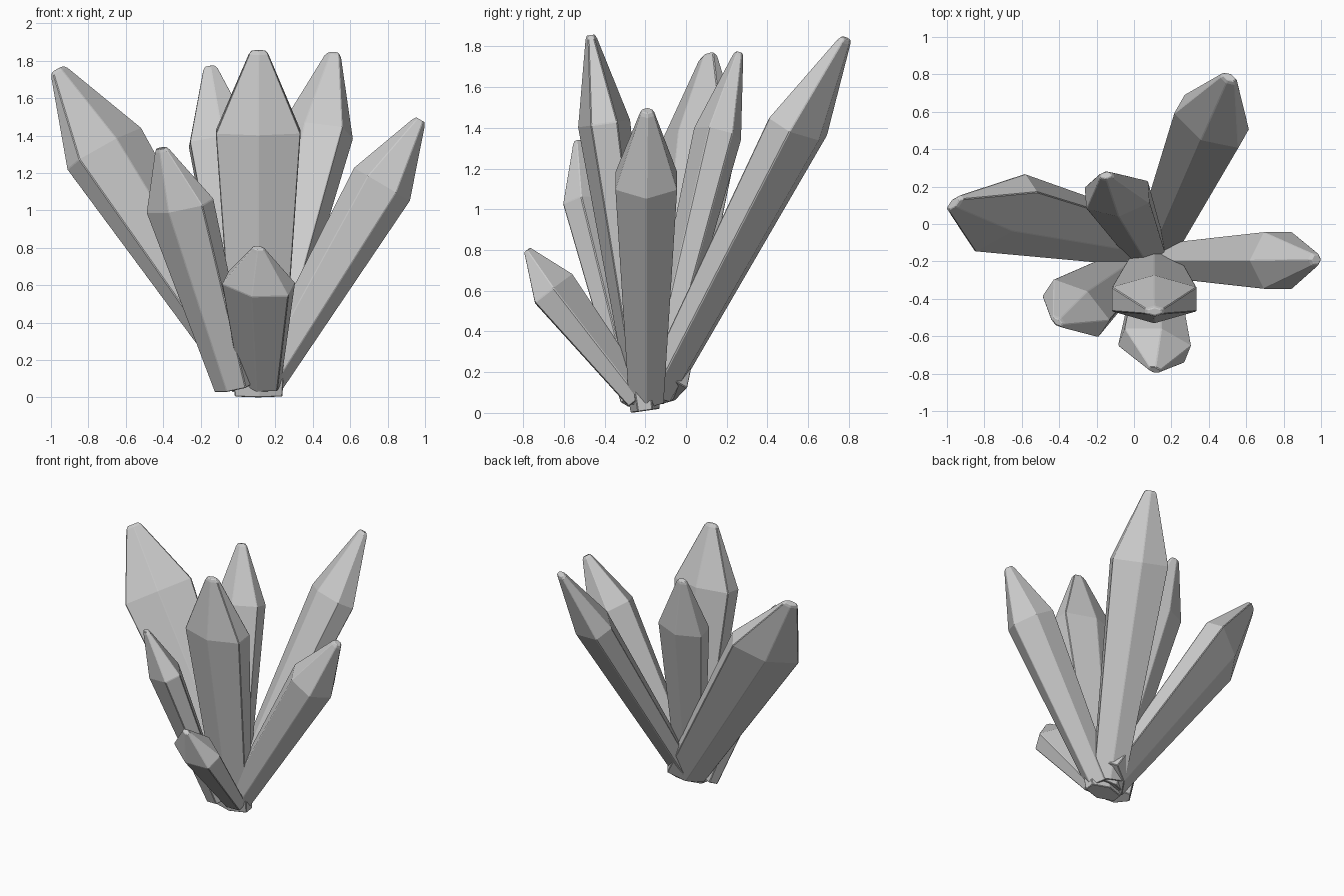
import bpy, bmesh
from math import cos, sin, radians
from mathutils import Vector

if "Cube" in bpy.data.objects:
    bpy.data.objects.remove(bpy.data.objects["Cube"])


def crystal(name, base, shoulder, tip, wide, a, b, phase=30, base_ratio=0.56):
    """Six-sided shard: tapered shaft, pointed crown, small blunt tip.
    a / b are the corner radii along and across the 'wide' direction."""
    base, shoulder, tip = Vector(base), Vector(shoulder), Vector(tip)
    axis = (shoulder - base).normalized()
    u = Vector(wide)
    u = (u - axis * u.dot(axis)).normalized()
    v = axis.cross(u)
    crown = (tip - shoulder).normalized()
    rings = [(base, base_ratio), (shoulder, 1.0),
             (tip - crown * 0.02, 0.23), (tip, 0.16)]
    bm = bmesh.new()
    loops = []
    for centre, k in rings:
        loop = []
        for i in range(6):
            t = radians(60 * i + phase)
            p = centre + u * (a * k * cos(t)) + v * (b * k * sin(t))
            p.z = max(p.z, 0.0)
            loop.append(bm.verts.new(p))
        loops.append(loop)
    for lo, hi in zip(loops, loops[1:]):
        for i in range(6):
            j = (i + 1) % 6
            bm.faces.new((lo[i], lo[j], hi[j], hi[i]))
    bm.faces.new(loops[0][::-1])
    bm.faces.new(loops[-1])
    bmesh.ops.recalc_face_normals(bm, faces=bm.faces)
    mesh = bpy.data.meshes.new(name)
    bm.to_mesh(mesh)
    bm.free()
    ob = bpy.data.objects.new(name, mesh)
    bpy.context.collection.objects.link(ob)
    # narrow chamfer along the edges
    mod = ob.modifiers.new("edge_chamfer", 'BEVEL')
    mod.width = 0.004
    mod.segments = 1
    mod.limit_method = 'ANGLE'
    mod.angle_limit = radians(25)


# tall flattened shard in the centre and short one in front of it
crystal("centre_crystal", (.11, -.20, .01), (.108, -.402, 1.42), (.11, -.468, 1.855),
        (1, 0, 0), .262, .13)
crystal("short_front_crystal", (.12, -.23, .07), (.11, -.65, .61), (.11, -.78, .80),
        (.19, -.045, -.04), .215, .122)
# left pair
crystal("front_left_crystal", (-.025, -.235, .05), (-.31, -.45, 1.025), (-.41, -.525, 1.335),
        (.15, -.11, .02), .215, .115)
crystal("left_crystal", (.08, -.11, .09), (-.715, .06, 1.33), (-.965, .11, 1.755),
        (.165, .16, .087), .283, .13)
# back pair
crystal("back_crystal", (.08, -.17, .06), (-.09, .155, 1.37), (-.15, .26, 1.77),
        (1, .07, 0), .197, .12)
crystal("back_right_crystal", (.11, -.14, .09), (.415, .55, 1.405), (.51, .785, 1.84),
        (.17, -.09, .01), .225, .135)
# right shard
crystal("right_crystal", (.14, -.195, .07), (.77, -.195, 1.14), (.975, -.19, 1.485),
        (-.15, 0, .09), .175, .175, phase=0)
